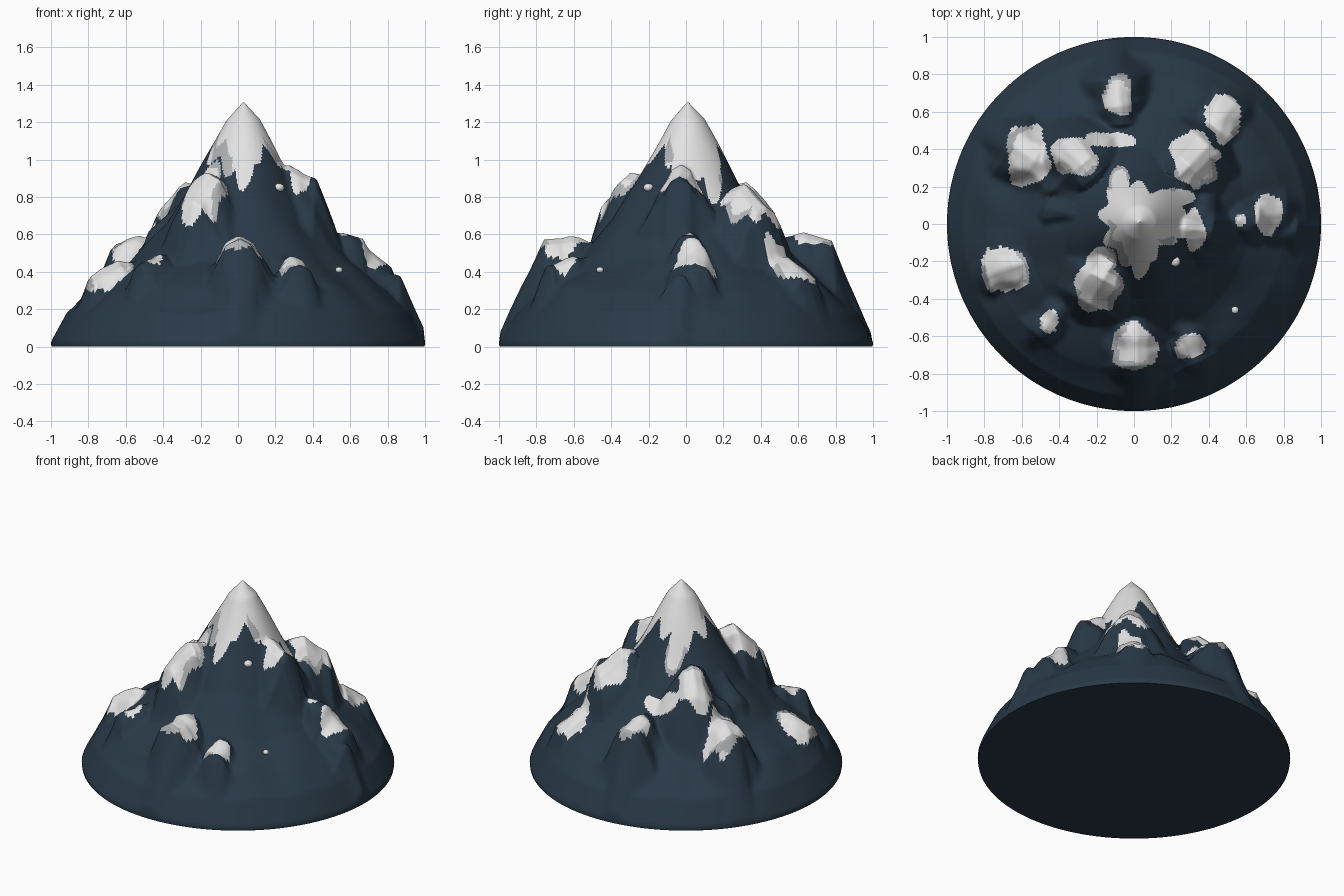
import bpy, bmesh, math
from mathutils import Vector, noise

if "Cube" in bpy.data.objects:
    bpy.data.objects.remove(bpy.data.objects["Cube"])


def make_material(name, colour):
    m = bpy.data.materials.new(name)
    m.use_nodes = True
    m.diffuse_color = (*colour, 1)
    bsdf = m.node_tree.nodes["Principled BSDF"]
    bsdf.inputs["Base Color"].default_value = (*colour, 1)
    bsdf.inputs["Roughness"].default_value = 0.9
    return m


rock = make_material("slate_rock", (0.022, 0.041, 0.063))
snow = make_material("fresh_snow", (0.76, 0.76, 0.76))
old_snow = make_material("old_snow", (0.42, 0.43, 0.44))

# Main slope: radius, height
PROFILE = [(0, 1.31), (0.09, 1.21), (0.2, 1.01), (0.28, 0.86), (0.4, 0.66),
           (0.6, 0.45), (0.8, 0.3), (0.92, 0.18), (1, 0.025), (2, 0)]
APEX = Vector((0.03, 0.01))

# Crags: x, y, snow half width in x and y (zero is bare), top, outward fall
CRAGS = [
    (-0.57, 0.37, 0.11, 0.17, 0.60, 0.3), (-0.31, 0.36, 0.12, 0.11, 0.88, 0.9),
    (-0.08, 0.68, 0.08, 0.12, 0.61, 0.3), (0.48, 0.57, 0.10, 0.13, 0.48, 0.6),
    (0.33, 0.35, 0.13, 0.16, 0.87, 0.8), (0.72, 0.05, 0.07, 0.11, 0.55, 0.8),
    (0.30, -0.65, 0.08, 0.07, 0.49, 0.4), (0.01, -0.66, 0.12, 0.13, 0.59, 0.1),
    (-0.19, -0.34, 0.13, 0.13, 0.93, 1.0),
    (-0.45, -0.52, 0.05, 0.06, 0.50, 0.4),
    (-0.69, -0.24, 0.13, 0.13, 0.46, 0.5), (0.32, -0.03, 0.06, 0.12, 0.97, 0.5),
    (0.57, 0.02, 0.03, 0.03, 0.62, 0.3), (0.77, -0.03, 0, 0, 0.41, 0.2),
    (-0.38, 0.06, 0, 0, 0.75, 0.9),
]
# Extra snow tongues running down from the summit and along one ledge
TONGUES = [(-0.08, 0.22, 0.06, 0.10), (0.24, 0.14, 0.10, 0.05),
           (0.03, -0.2, 0.05, 0.09), (-0.17, -0.2, 0.08, 0.08),
           (0.2, 0, 0.10, 0.10), (-0.12, 0.45, 0.14, 0.04)]


def slope(r):
    for (r0, z0), (r1, z1) in zip(PROFILE, PROFILE[1:]):
        if r <= r1:
            return z0 + (z1 - z0) * (r - r0) / (r1 - r0)
    return 0


def smooth_max(a, b, k=0.04):
    h = max(k - abs(a - b), 0) / k
    return max(a, b) + h * h * k / 4


def wobble(x, y, scale, seed):
    return noise.noise(Vector((x * scale, y * scale, seed)))


def height(x, y):
    p = Vector((x, y))
    edge = min(1, max(0, 1 - p.length))
    q = p - APEX * edge
    z = slope(q.length)
    # Shallow gullies and ridges on the main slope
    fade = min(1, q.length * 4) * min(1, edge * 5)
    z += 0.04 * wobble(x, y, 4, 3) * fade
    for cx, cy, sx, sy, top, fall in CRAGS:
        c = Vector((cx, cy))
        out = c.normalized()
        d = p - c
        u = d.dot(out) + 0.05
        v = abs(d.dot(Vector((-out.y, out.x)))) + 0.04 * wobble(x, y, 9, cx * 7)
        width = 0.3 * (sx + sy) / 2 + 0.03
        # Tilted ledge, steep outwards, merging into the slope behind
        crag = top - fall * max(u, 0) - 0.2 * max(-u, 0) - 0.5 * max(v, 0)
        crag -= 2.0 * max(0, u - 0.15) + 1.5 * max(0, -u - 0.1)
        crag -= 1.2 * max(0, v - width)
        z = smooth_max(z, crag)
    return max(0.02, z) if edge > 0.001 else 0.02


def patch(x, y, cx, cy, sx, sy):
    if not sx:
        return 9
    d = math.hypot((x - cx) / sx, (y - cy) / sy)
    return d + 0.35 * wobble(x, y, 11, cx * 5 + cy)


def snow_depth(x, y):
    a = math.atan2(y - APEX.y, x - APEX.x)
    rim = 0.21 + 0.02 * math.sin(3 * a + 1) + 0.025 * math.sin(9 * a)
    cap = math.hypot(x - APEX.x, y - APEX.y) / rim
    return min([cap] + [patch(x, y, *s[:4]) for s in CRAGS + TONGUES])


# Mountain: rings draped over the height rule, closed by a thin flat base
SEGMENTS, RINGS = 280, 120
bm = bmesh.new()


def ring(r, z=None):
    out = []
    for i in range(SEGMENTS):
        a = math.tau * i / SEGMENTS
        x, y = r * math.cos(a), r * math.sin(a)
        out.append(bm.verts.new((x, y, height(x, y) if z is None else z)))
    return out


rings = [ring(i / RINGS) for i in range(1, RINGS + 1)] + [ring(0.997, 0)]
centre = bm.verts.new((0, 0, height(0, 0)))
for i in range(SEGMENTS):
    j = (i + 1) % SEGMENTS
    bm.faces.new((centre, rings[0][i], rings[0][j]))
    for inner, outer in zip(rings, rings[1:]):
        bm.faces.new((inner[i], outer[i], outer[j], inner[j]))
bm.faces.new(rings[-1][::-1])

# Snow lies on the caps, with greyer snow in places along their lower rims
for f in bm.faces:
    c = f.calc_center_median()
    if len(f.verts) > 4 or c.z < 0.3:
        continue
    depth = snow_depth(c.x, c.y)
    if depth < 1:
        stale = depth > 0.75 and wobble(c.x, c.y, 6, 8) > 0.15
        f.material_index = 2 if stale else 1

mesh = bpy.data.meshes.new("mountain")
bm.to_mesh(mesh)
bm.free()
mountain = bpy.data.objects.new("mountain", mesh)
bpy.context.collection.objects.link(mountain)
for m in (rock, snow, old_snow):
    mesh.materials.append(m)
bpy.ops.object.select_all(action="DESELECT")
mountain.select_set(True)
bpy.context.view_layer.objects.active = mountain
bpy.ops.object.shade_smooth_by_angle(angle=math.radians(50))

# Small lumps of snow on the left-hand slope
for x, y, z, r in [(0.22, -0.2, 0.85, 0.028), (0.54, -0.46, 0.41, 0.02),
                   (0.89, -0.1, 0.155, 0.012)]:
    bpy.ops.mesh.primitive_uv_sphere_add(segments=12, ring_count=8, radius=r,
                                         location=(x, y, z))
    lump = bpy.context.object
    lump.name = "snow_lump"
    lump.scale.z = 0.8
    lump.data.materials.append(snow)
    bpy.ops.object.shade_smooth()
